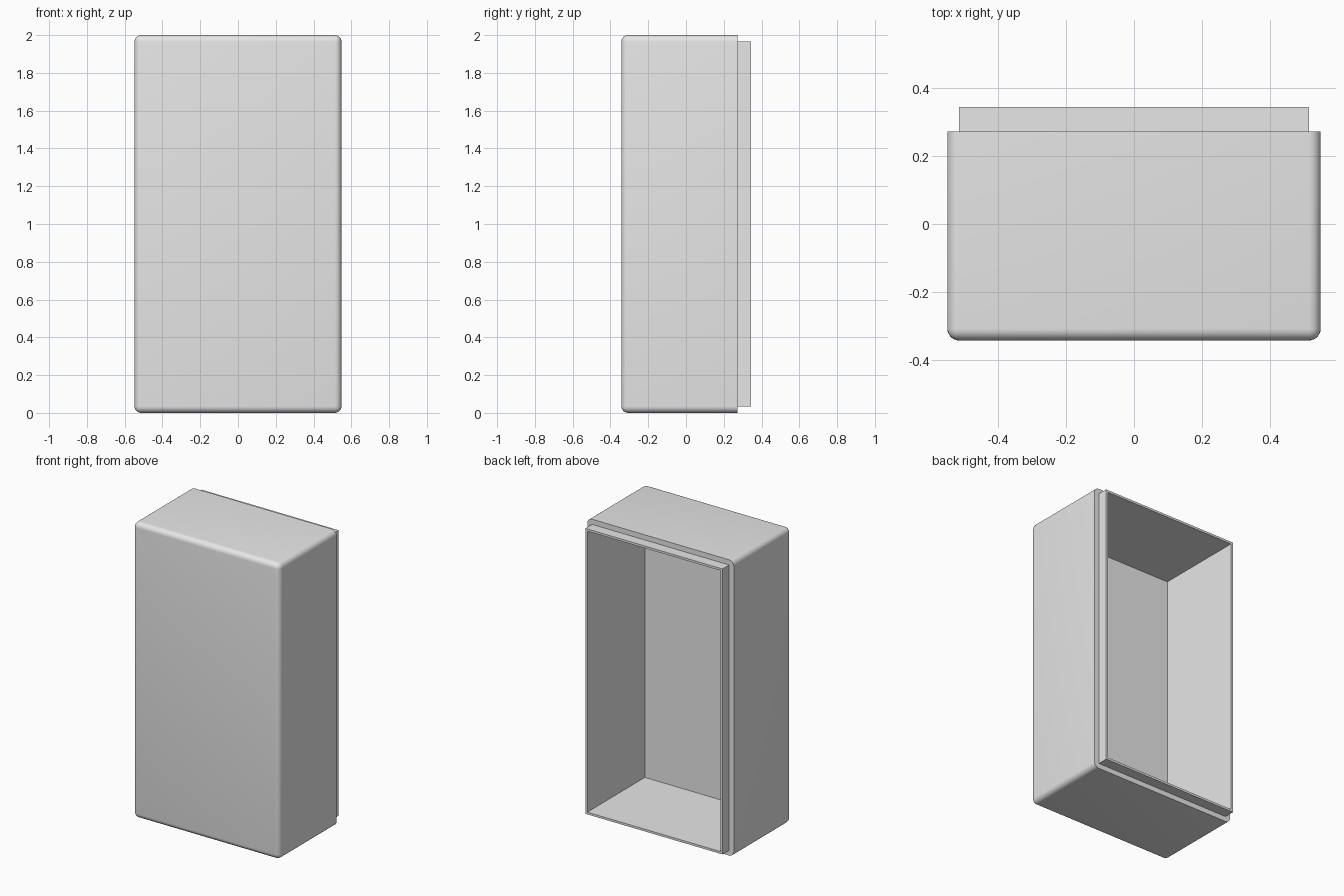
import bpy
import bmesh
from math import radians
from mathutils import Vector

cube = bpy.data.objects.get("Cube")
if cube:
    bpy.data.objects.remove(cube, do_unlink=True)

HALF_W, HEIGHT = 0.548, 2.0
FRONT, RIM, BACK = -0.342, 0.272, 0.343
STEP, LIP, RADIUS = 0.035, 0.015, 0.035

grey = bpy.data.materials.new("light_grey")
grey.use_nodes = True
grey.diffuse_color = (0.8, 0.8, 0.8, 1)
grey.node_tree.nodes["Principled BSDF"].inputs["Base Color"].default_value = (0.8, 0.8, 0.8, 1)


def block(name, inset, y0, y1, radius=0):
    """Box inset from the outer sides, optionally rounded except at the back."""
    size = Vector((2 * (HALF_W - inset), y1 - y0, HEIGHT - 2 * inset))
    centre = Vector((0, (y0 + y1) / 2, HEIGHT / 2))
    bm = bmesh.new()
    bmesh.ops.create_cube(bm, size=1)
    for v in bm.verts:
        v.co = v.co * size + centre
    if radius:
        edges = [e for e in bm.edges if any(v.co.y < centre.y for v in e.verts)]
        bmesh.ops.bevel(bm, geom=edges, offset=radius, segments=6,
                        profile=0.5, affect="EDGES", clamp_overlap=True)
    mesh = bpy.data.meshes.new(name)
    bm.to_mesh(mesh)
    bm.free()
    mesh.materials.append(grey)
    obj = bpy.data.objects.new(name, mesh)
    bpy.context.collection.objects.link(obj)
    return obj


def combine(target, helper, operation):
    helper.hide_render = True
    bpy.context.view_layer.objects.active = target
    mod = target.modifiers.new(operation.title(), "BOOLEAN")
    mod.operation = operation
    mod.solver = "EXACT"
    mod.object = helper
    bpy.ops.object.modifier_apply(modifier=mod.name)
    bpy.data.objects.remove(helper, do_unlink=True)


# Rounded shell with a stepped lip, hollowed from the back
shell = block("box_shell", 0, FRONT, RIM, RADIUS)
combine(shell, block("lip", STEP, 0, BACK), "UNION")
combine(shell, block("cavity", STEP + LIP, FRONT + 2 * STEP, BACK + 0.1), "DIFFERENCE")

# Smooth only the rounded edges
bpy.ops.object.select_all(action="DESELECT")
shell.select_set(True)
bpy.context.view_layer.objects.active = shell
bpy.ops.object.shade_smooth_by_angle(angle=radians(30))
